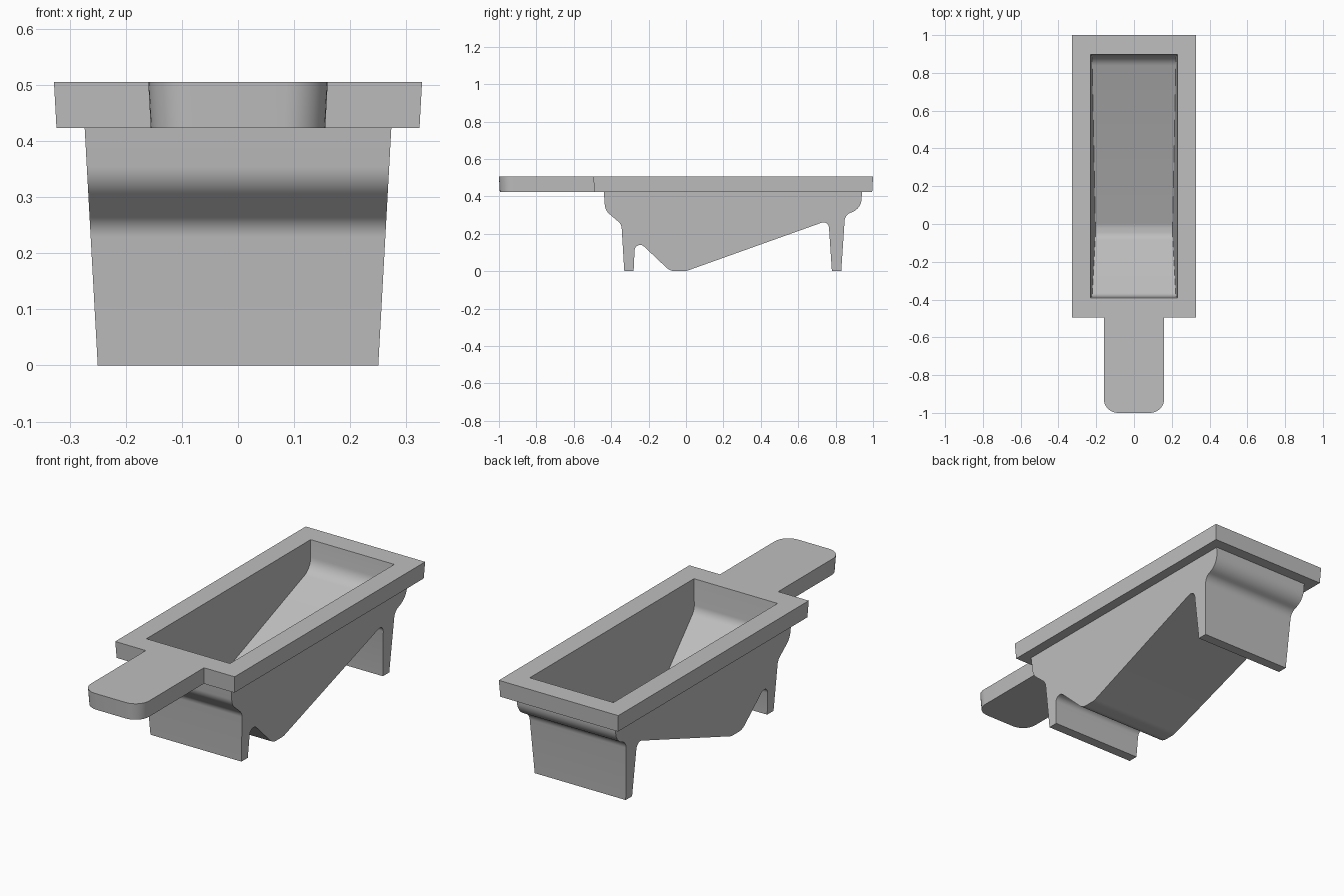
import bpy
import bmesh
import math
from mathutils import Vector

old = bpy.data.objects.get("Cube")
if old:
    bpy.data.objects.remove(old)

DRAFT = 0.055       # sideways slope of all moulded walls
TOP = 0.505
RIM_BOTTOM = 0.423

grey = bpy.data.materials.new("plain grey")
grey.use_nodes = True
COLOUR = (0.52, 0.52, 0.52, 1)
grey.diffuse_color = COLOUR
grey.node_tree.nodes["Principled BSDF"].inputs["Base Color"].default_value = COLOUR


def rounded(corners, steps=8):
    """Outline from (a, b, radius) corners, with filleted corners."""
    out = []
    for i, (a, b, r) in enumerate(corners):
        p = Vector((a, b))
        if r == 0:
            out.append(p)
            continue
        u = (Vector(corners[i - 1][:2]) - p).normalized()
        v = (Vector(corners[(i + 1) % len(corners)][:2]) - p).normalized()
        half = u.angle(v) / 2
        centre = p + (u + v).normalized() * (r / math.sin(half))
        start = p + u * (r / math.tan(half)) - centre
        end = p + v * (r / math.tan(half)) - centre
        sweep = start.angle(end)
        for k in range(steps + 1):
            t = k / steps
            out.append(centre + (start * math.sin((1 - t) * sweep)
                                 + end * math.sin(t * sweep)) / math.sin(sweep))
    return out


def loft(name, ring_a, ring_b):
    """Closed solid between two matching rings of 3D points."""
    bm = bmesh.new()
    a = [bm.verts.new(p) for p in ring_a]
    b = [bm.verts.new(p) for p in ring_b]
    bm.faces.new(a)
    bm.faces.new(b[::-1])
    for i in range(len(a)):
        j = (i + 1) % len(a)
        bm.faces.new((a[j], a[i], b[i], b[j]))
    bmesh.ops.recalc_face_normals(bm, faces=bm.faces)
    mesh = bpy.data.meshes.new(name)
    bm.to_mesh(mesh)
    bm.free()
    mesh.materials.append(grey)
    obj = bpy.data.objects.new(name, mesh)
    bpy.context.collection.objects.link(obj)
    return obj


def side_solid(name, corners, half_width):
    """Side profile (y, z) spread across x, widening upwards."""
    prof = rounded(corners)
    rings = [[(s * (half_width + DRAFT * z), y, z) for y, z in prof] for s in (-1, 1)]
    return loft(name, *rings)


def rim_ring(z):
    """Rim and handle outline at height z."""
    d = (TOP - z) * DRAFT
    rim, grip = 0.328 - d, 0.16 - d
    front, back, tip = -0.495 + d, 1 - d, -1 + d
    corners = [(rim, back, 0), (-rim, back, 0), (-rim, front, 0), (-grip, front, 0),
               (-grip, tip, 0.075), (grip, tip, 0.075), (grip, front, 0), (rim, front, 0)]
    return [(x, y, z) for x, y in rounded(corners)]


def combine(target, other, operation):
    mod = target.modifiers.new(operation.lower(), 'BOOLEAN')
    mod.operation = operation
    mod.solver = 'EXACT'
    mod.object = other
    bpy.context.view_layer.objects.active = target
    bpy.ops.object.modifier_apply(modifier=mod.name)
    bpy.data.objects.remove(other)


# Hopper body with the two legs and the wedge-shaped belly
tray = side_solid("scoop_tray", [
    (-0.33, 0, 0), (-0.345, 0.25, 0.05), (-0.432, 0.325, 0.07), (-0.442, 0.46, 0),
    (0.942, 0.46, 0), (0.937, 0.335, 0.08), (0.85, 0.30, 0.05), (0.83, 0, 0),
    (0.78, 0, 0), (0.762, 0.272, 0.03), (0, 0, 0.08),
    (-0.085, 0, 0.07), (-0.272, 0.177, 0.03), (-0.28, 0, 0)], 0.25)

# Flat rim with the handle tongue
combine(tray, loft("rim_and_handle", rim_ring(RIM_BOTTOM), rim_ring(TOP)), 'UNION')

# Hollow inside
cavity = side_solid("cavity_cutter", [
    (-0.396, 0.6, 0), (-0.382, 0.355, 0.06), (-0.065, 0.05, 0.06), (-0.01, 0.05, 0.08),
    (0.888, 0.37, 0.08), (0.905, 0.6, 0)], 0.202)
cavity.hide_render = True
combine(tray, cavity, 'DIFFERENCE')

# Smooth fillets, sharp edges
bpy.ops.object.select_all(action='DESELECT')
tray.select_set(True)
bpy.context.view_layer.objects.active = tray
bpy.ops.object.shade_smooth_by_angle(angle=math.radians(30))
